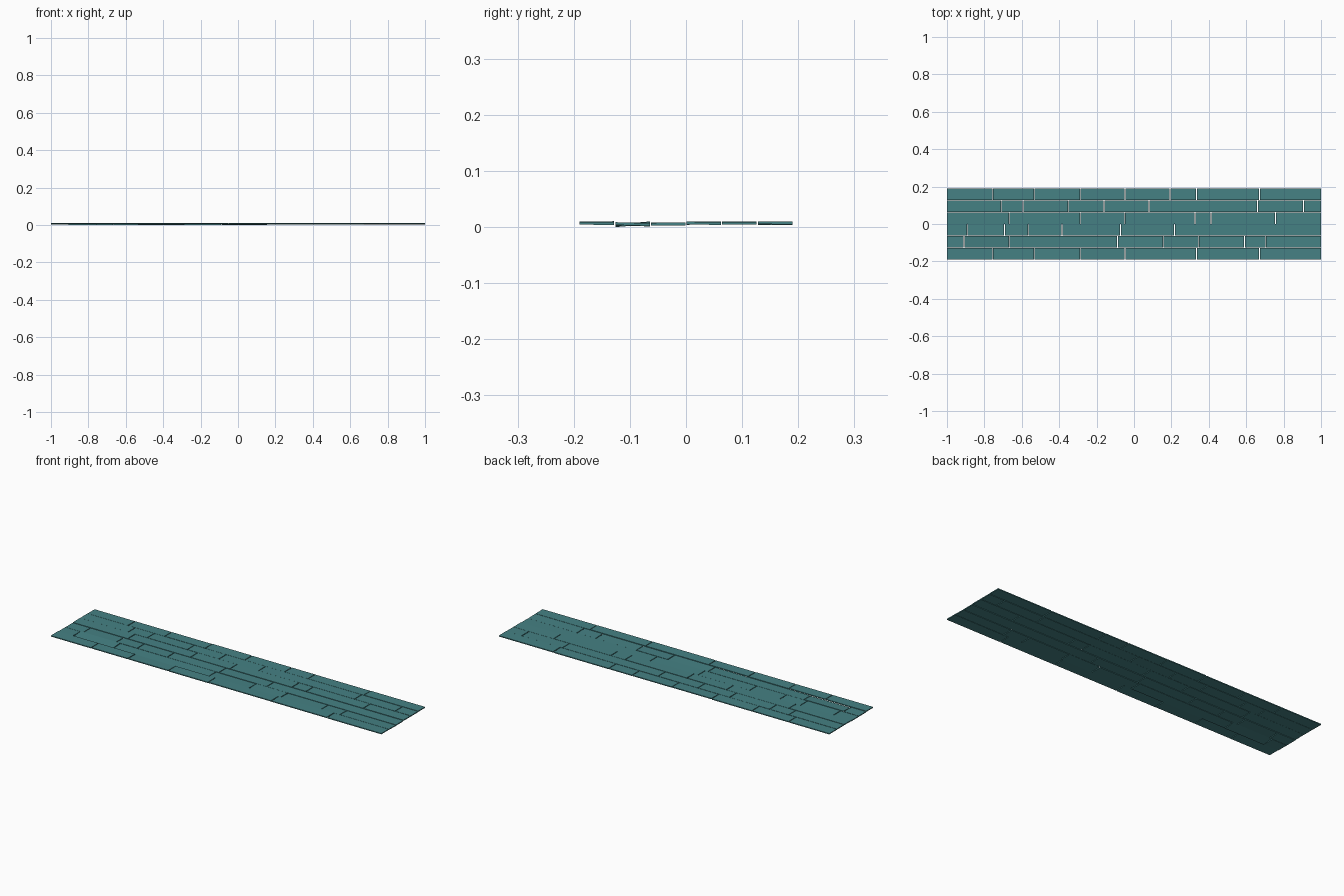
import bpy, bmesh, random

if "Cube" in bpy.data.objects:
    bpy.data.objects.remove(bpy.data.objects["Cube"])

random.seed(4)

teal = bpy.data.materials.new("teal_wood")
teal.diffuse_color = (0.06, 0.22, 0.23, 1)
teal.use_nodes = True
teal.node_tree.nodes["Principled BSDF"].inputs["Base Color"].default_value = teal.diffuse_color

PITCH = 0.0635   # row spacing
GAP = 0.002      # gap between rows
JOINT = 0.004    # gap between plank ends
THICK = 0.005

# Butt joints of each row (back to front) and the row's height range
rows = [
    ([-0.755, -0.533, -0.288, -0.048, 0.193, 0.334, 0.671], 0.003, 0.011),
    ([-0.71, -0.594, -0.352, -0.16, 0.08, 0.66, 0.906], 0.004, 0.010),
    ([-0.667, -0.288, -0.05, 0.326, 0.412, 0.757], 0.003, 0.011),
    ([-0.892, -0.692, -0.566, -0.385, -0.072, 0.217], 0.002, 0.009),
    ([-0.909, -0.667, -0.088, 0.156, 0.346, 0.591, 0.704], 0.0, 0.010),
    ([-0.755, -0.533, -0.288, -0.048, 0.334, 0.671], 0.003, 0.011),
]


def plank(name, x0, x1, yc, zc, roll):
    """Flat board whose back edge is lifted by roll and front edge dropped."""
    bm = bmesh.new()
    bmesh.ops.create_cube(bm, size=1)
    for v in bm.verts:
        side = v.co.y * 2
        v.co.x = (x0 + x1) / 2 + v.co.x * (x1 - x0)
        v.co.y = yc + v.co.y * (PITCH - GAP)
        v.co.z = zc + v.co.z * THICK + side * roll
    mesh = bpy.data.meshes.new(name)
    bm.to_mesh(mesh)
    bm.free()
    mesh.materials.append(teal)
    bpy.context.collection.objects.link(bpy.data.objects.new(name, mesh))


# Lay the planks row by row, each slightly uneven within its row's range
for r, (joints, low, high) in enumerate(rows):
    yc = (2.5 - r) * PITCH
    ends = [-1 - JOINT / 2] + joints + [1 + JOINT / 2]
    slack = (high - low - THICK) / 2
    for i, (a, b) in enumerate(zip(ends, ends[1:])):
        roll = random.uniform(-0.4, 0.4) * slack
        if r == 4 and i == 1:
            roll = slack    # the most uneven board touches the ground
        zc = (low + high) / 2 + random.uniform(-1, 1) * (slack - abs(roll)) * 0.5
        plank(f"floor_plank_{r + 1}_{i + 1}", a + JOINT / 2, b - JOINT / 2, yc, zc, roll)
